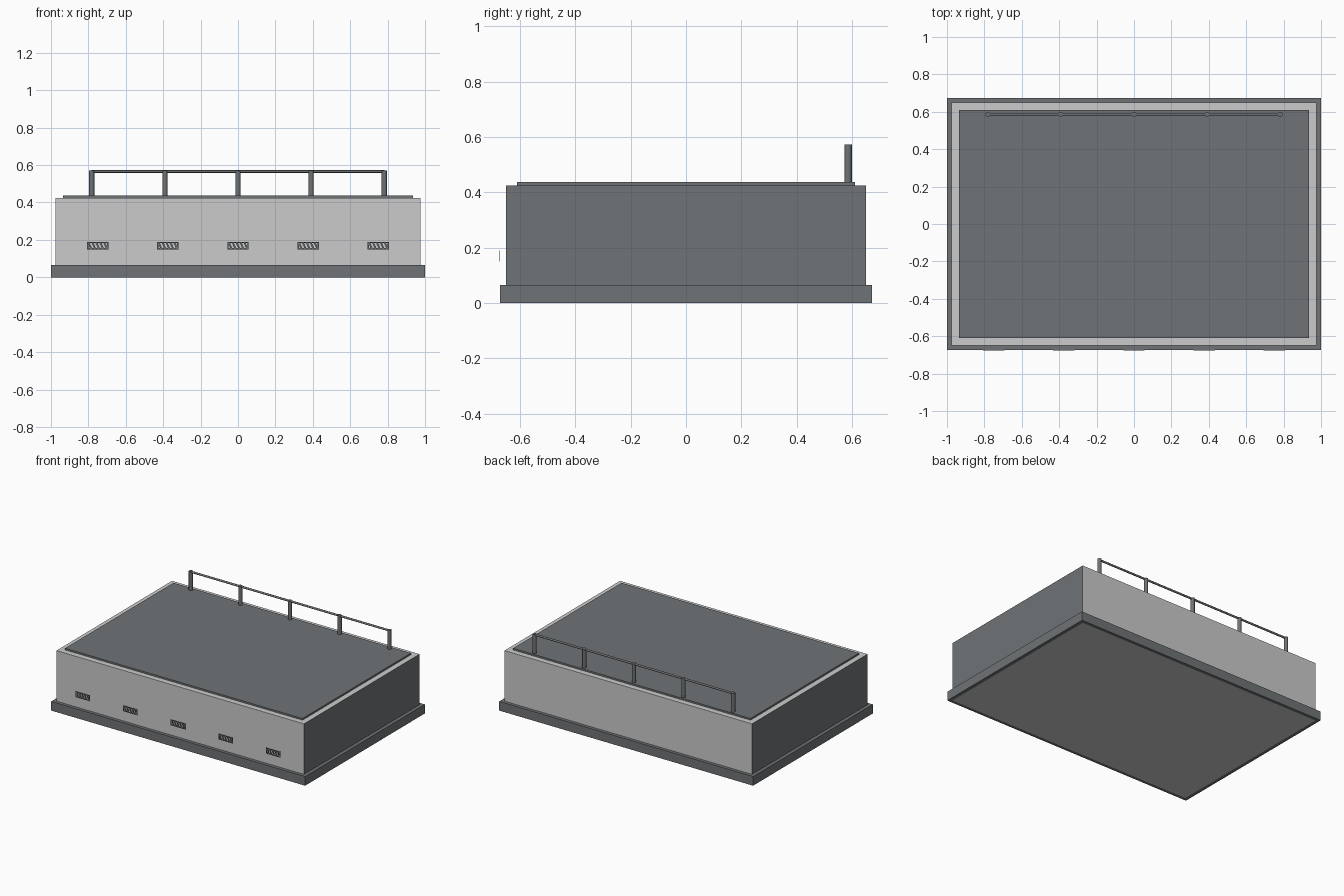
import bpy, bmesh
from math import pi
from mathutils import Vector, Matrix

if "Cube" in bpy.data.objects:
    bpy.data.objects.remove(bpy.data.objects["Cube"])


def material(name, rgb):
    mat = bpy.data.materials.new(name)
    mat.use_nodes = True
    mat.diffuse_color = (*rgb, 1)
    mat.node_tree.nodes["Principled BSDF"].inputs["Base Color"].default_value = (*rgb, 1)
    return mat


LIGHT = material("light grey", (0.6, 0.6, 0.6))
DARK = material("slate grey", (0.16, 0.173, 0.18))


def finish(bm, name, *mats):
    mesh = bpy.data.meshes.new(name)
    bmesh.ops.recalc_face_normals(bm, faces=bm.faces)
    bm.to_mesh(mesh)
    bm.free()
    for mat in mats:
        mesh.materials.append(mat)
    obj = bpy.data.objects.new(name, mesh)
    bpy.context.collection.objects.link(obj)
    return obj


def box(bm, half_x, half_y, z0, z1):
    size = Matrix.Diagonal((2 * half_x, 2 * half_y, z1 - z0, 1))
    bmesh.ops.create_cube(bm, size=1, matrix=Matrix.Translation((0, 0, (z0 + z1) / 2)) @ size)


def cylinder(bm, start, end, radius, sides=12):
    a, b = Vector(start), Vector(end)
    turn = (b - a).to_track_quat("Z", "Y").to_matrix().to_4x4()
    bmesh.ops.create_cone(bm, cap_ends=True, segments=sides, radius1=radius, radius2=radius,
                          depth=(b - a).length, matrix=Matrix.Translation((a + b) / 2) @ turn)


BODY_X, BODY_Y, BODY_TOP = 0.975, 0.65, 0.425
BASE_X, BASE_Y, BASE_TOP = 1.0, 0.673, 0.065
ROOF_TOP = 0.437

# Main block: light front, back, top and underside, dark end walls
bm = bmesh.new()
box(bm, BODY_X, BODY_Y, 0, BODY_TOP)
for face in bm.faces:
    face.material_index = int(abs(face.normal.x) > 0.5)
finish(bm, "building_body", LIGHT, DARK)

# Plinth: a ring wrapped around the foot of the block
bm = bmesh.new()
corners = [(-1, -1), (1, -1), (1, 1), (-1, 1)]
loops = [[bm.verts.new((sx * hx, sy * hy, z)) for sx, sy in corners]
         for hx, hy, z in ((BASE_X, BASE_Y, 0), (BASE_X, BASE_Y, BASE_TOP),
                           (BODY_X, BODY_Y, BASE_TOP), (BODY_X, BODY_Y, 0))]
for k in range(4):
    lower, upper = loops[k], loops[(k + 1) % 4]
    for i in range(4):
        j = (i + 1) % 4
        bm.faces.new((lower[i], lower[j], upper[j], upper[i]))
finish(bm, "plinth", DARK)

# Roof slab
bm = bmesh.new()
box(bm, 0.935, 0.61, BODY_TOP, ROOF_TOP)
finish(bm, "roof_slab", DARK)

# Railing along the back of the roof
RAIL_Y, RAIL_Z, POST_STEP = 0.586, 0.566, 0.391
bm = bmesh.new()
for i in range(-2, 3):
    cylinder(bm, (i * POST_STEP, RAIL_Y, ROOF_TOP - 0.005), (i * POST_STEP, RAIL_Y, 0.572), 0.0135)
posts = finish(bm, "railing_posts", DARK)
bm = bmesh.new()
cylinder(bm, (-2 * POST_STEP, RAIL_Y, RAIL_Z), (2 * POST_STEP, RAIL_Y, RAIL_Z), 0.007)
rail = finish(bm, "railing_bar", DARK)
bpy.ops.object.select_all(action="DESELECT")
for obj in (posts, rail):
    obj.select_set(True)
bpy.context.view_layer.objects.active = posts
bpy.ops.object.shade_smooth_by_angle(angle=pi / 4)
bpy.ops.object.select_all(action="DESELECT")

# Vent grilles on the front: a thin frame with slanted bars
GRILLE_Y, HALF_W, Z0, Z1, EDGE, LEAN = -0.676, 0.057, 0.149, 0.19, 0.007, 0.006


def strip(bm, x0, x1, z0, z1, lean=0):
    points = [(x0 + lean, z0), (x1 + lean, z0), (x1 - lean, z1), (x0 - lean, z1)]
    face = bm.faces.new([bm.verts.new((x, GRILLE_Y, z)) for x, z in points])
    ext = bmesh.ops.extrude_face_region(bm, geom=[face], use_keep_orig=True)
    moved = [g for g in ext["geom"] if isinstance(g, bmesh.types.BMVert)]
    bmesh.ops.translate(bm, verts=moved, vec=(0, 0.002, 0))


for n in range(-2, 3):
    cx = n * 0.375
    bm = bmesh.new()
    for z in (Z0, Z1 - EDGE):
        strip(bm, cx - HALF_W, cx + HALF_W, z, z + EDGE)
    for x in (cx - HALF_W, cx + HALF_W - EDGE):
        strip(bm, x, x + EDGE, Z0 + EDGE, Z1 - EDGE)
    for i in range(-2, 3):
        x = cx + i * 0.021
        strip(bm, x - 0.005, x + 0.005, Z0 + EDGE, Z1 - EDGE, LEAN)
    finish(bm, f"vent_grille_{n + 3}", DARK)
